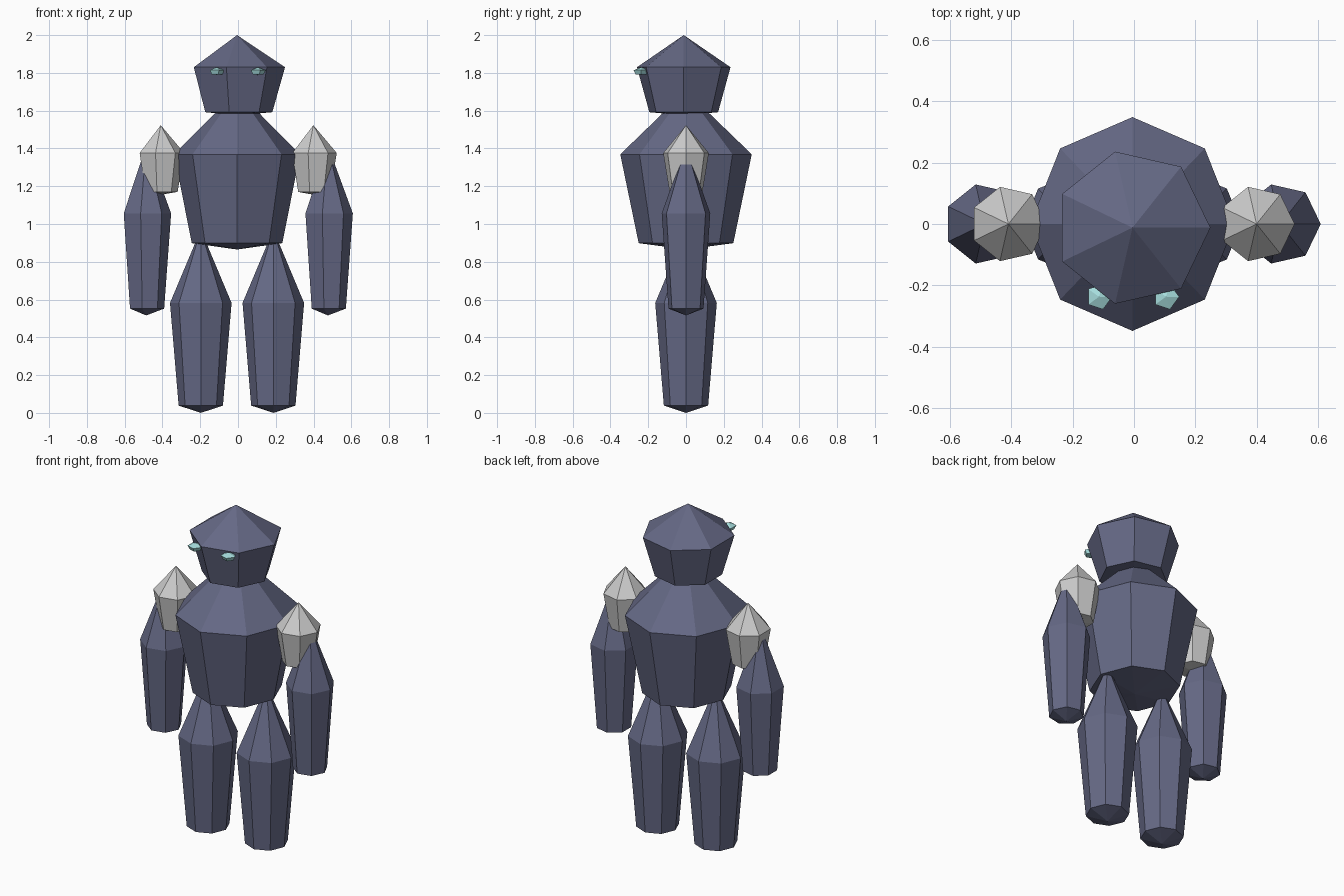
import bpy
import bmesh
from math import cos, sin, tau

if "Cube" in bpy.data.objects:
    bpy.data.objects.remove(bpy.data.objects["Cube"])


def material(name, color):
    m = bpy.data.materials.new(name)
    m.diffuse_color = (*color, 1)
    m.use_nodes = True
    m.node_tree.nodes["Principled BSDF"].inputs["Base Color"].default_value = m.diffuse_color
    return m


def crystal(name, sides, center, z0, z1, rx, ry=None, taper=0.72, mat=None):
    """Faceted shard: bottom point, low ring, wide ring at 60% height, top point."""
    ry = ry or rx
    h = z1 - z0
    cx, cy = center
    bm = bmesh.new()
    rings = []
    for level, k in ((0.04, taper), (0.6, 1.0)):
        rings.append([bm.verts.new((cx + rx * k * cos(tau * i / sides),
                                    cy + ry * k * sin(tau * i / sides),
                                    z0 + h * level)) for i in range(sides)])
    bottom = bm.verts.new((cx, cy, z0))
    top = bm.verts.new((cx, cy, z1))
    low, wide = rings
    for i in range(sides):
        j = (i + 1) % sides
        bm.faces.new((bottom, low[j], low[i]))
        bm.faces.new((low[i], low[j], wide[j], wide[i]))
        bm.faces.new((wide[i], wide[j], top))
    mesh = bpy.data.meshes.new(name)
    bm.to_mesh(mesh)
    bm.free()
    if mat:
        mesh.materials.append(mat)
    obj = bpy.data.objects.new(name, mesh)
    bpy.context.collection.objects.link(obj)
    return obj


slate = material("slate", (0.13, 0.14, 0.235))
glow = material("pale_teal", (0.38, 0.72, 0.72))
OFF = -0.005  # shared sideways offset of the figure

# Torso and head
crystal("torso", 8, (OFF, 0), 0.865, 1.705, 0.333, 0.348, mat=slate)
crystal("head", 7, (OFF, -0.012), 1.575, 2.0, 0.254, taper=0.735, mat=slate)

# Paired parts: same shards on both sides, not mirrored
for side, s in (("left", -1), ("right", 1)):
    crystal(side + "_leg", 8, (OFF + s * 0.192, 0), 0.0, 0.97, 0.163, mat=slate)
    crystal(side + "_arm", 7, (OFF + s * 0.481, 0), 0.516, 1.416, 0.132, mat=slate)
    crystal(side + "_shoulder", 7, (OFF + s * 0.404, 0), 1.155, 1.523, 0.124)
    crystal(side + "_eye", 5, (OFF + s * 0.109, -0.237), 1.79, 1.83, 0.043, mat=glow)
